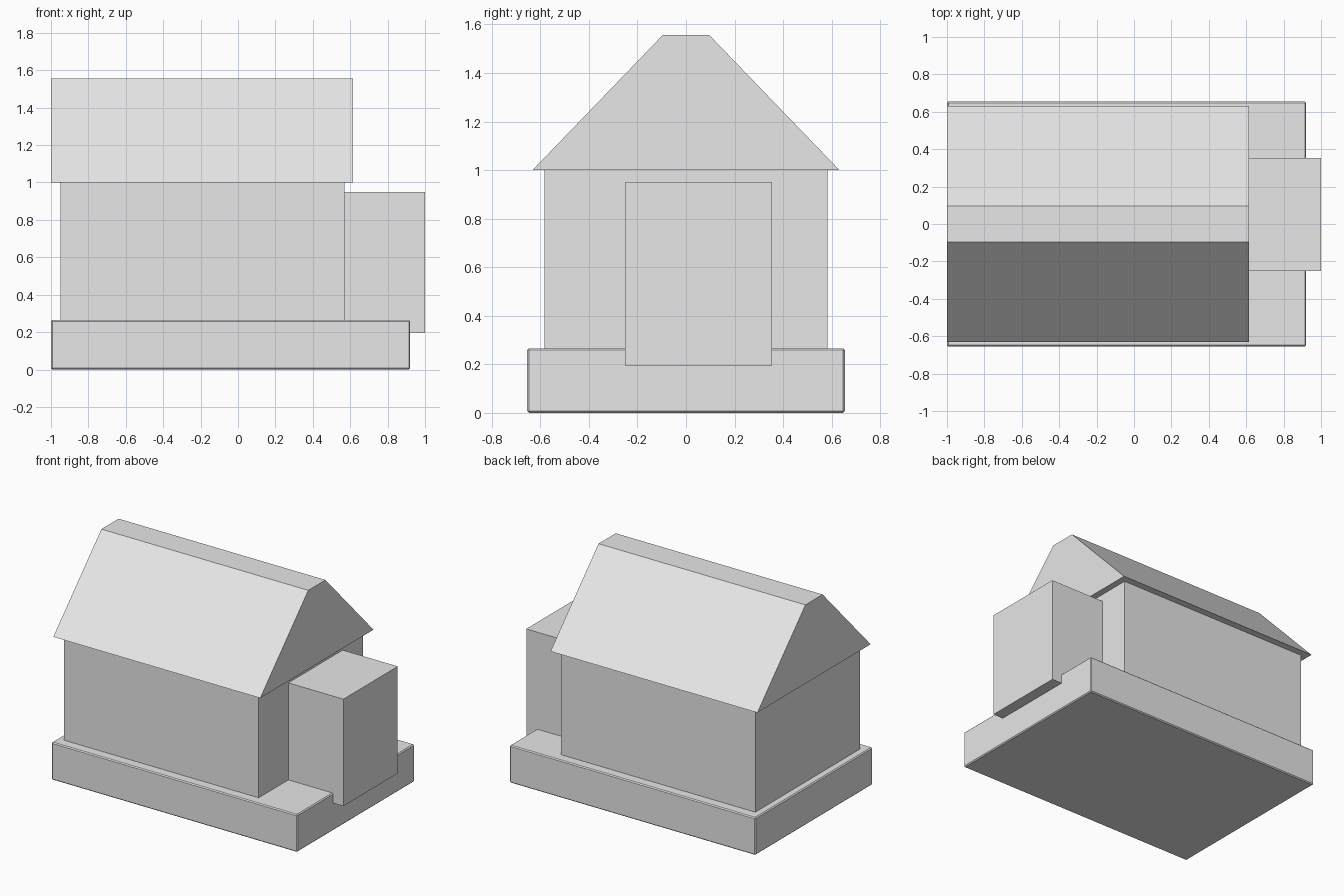
import bpy
import bmesh

default_cube = bpy.data.objects.get("Cube")
if default_cube:
    bpy.data.objects.remove(default_cube)

# Single flat grey
grey = bpy.data.materials.new("light_grey")
grey.use_nodes = True
grey.diffuse_color = (0.8, 0.8, 0.8, 1)
grey.node_tree.nodes["Principled BSDF"].inputs["Base Color"].default_value = (0.8, 0.8, 0.8, 1)


def extrude_profile(name, profile, x0, x1):
    """Extrude a closed (y, z) profile from x0 to x1."""
    bm = bmesh.new()
    face = bm.faces.new([bm.verts.new((x0, y, z)) for y, z in profile])
    result = bmesh.ops.extrude_face_region(bm, geom=[face])
    moved = [v for v in result["geom"] if isinstance(v, bmesh.types.BMVert)]
    bmesh.ops.translate(bm, verts=moved, vec=(x1 - x0, 0, 0))
    bmesh.ops.recalc_face_normals(bm, faces=bm.faces)
    mesh = bpy.data.meshes.new(name)
    bm.to_mesh(mesh)
    bm.free()
    mesh.materials.append(grey)
    obj = bpy.data.objects.new(name, mesh)
    bpy.context.collection.objects.link(obj)
    return obj


def box(name, x, y, z):
    profile = [(y[0], z[0]), (y[1], z[0]), (y[1], z[1]), (y[0], z[1])]
    return extrude_profile(name, profile, *x)


# Foundation slab with a fine chamfer
foundation = box("foundation", (-1, 0.92), (-0.654, 0.654), (0, 0.265))
chamfer = foundation.modifiers.new("chamfer", "BEVEL")
chamfer.width = 0.007
chamfer.segments = 1

# Main walls, and the porch block overhanging the slab
box("walls", (-0.95, 0.57), (-0.583, 0.583), (0.26, 1.0))
box("porch_block", (0.565, 1.0), (-0.252, 0.354), (0.195, 0.95))

# Gable roof with a flat ridge
gable = [(-0.632, 1.0), (0.632, 1.0), (0.096, 1.556), (-0.096, 1.556)]
extrude_profile("roof", gable, -1, 0.616)
